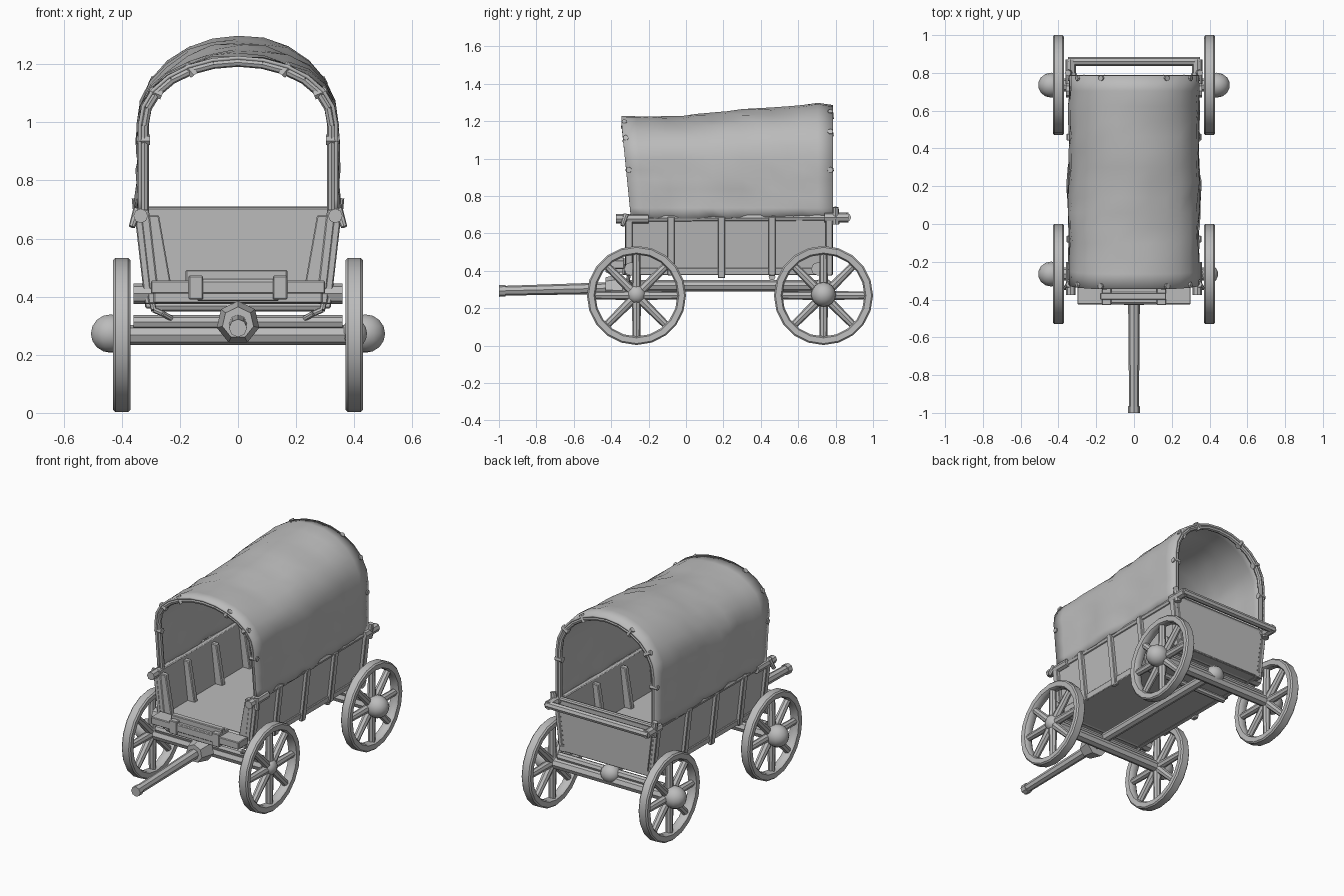
import bpy, bmesh, math, random
from mathutils import Vector

random.seed(4)
cube = bpy.data.objects.get("Cube")
if cube:
    bpy.data.objects.remove(cube, do_unlink=True)

GREY = (0.5, 0.5, 0.5, 1)
mat = bpy.data.materials.new("plain grey")
mat.use_nodes = True
mat.diffuse_color = GREY
bsdf = mat.node_tree.nodes["Principled BSDF"]
bsdf.inputs["Base Color"].default_value = GREY
bsdf.inputs["Roughness"].default_value = 0.8
parts = []


def finish(name, bm):
    bmesh.ops.recalc_face_normals(bm, faces=bm.faces)
    me = bpy.data.meshes.new(name)
    bm.to_mesh(me)
    bm.free()
    me.materials.append(mat)
    ob = bpy.data.objects.new(name, me)
    bpy.context.collection.objects.link(ob)
    parts.append(ob)
    return ob


def add_rod(bm, a, b, r1, r2=None, seg=8):
    """Tapered round bar between two points."""
    a, b = Vector(a), Vector(b)
    new = bmesh.ops.create_cone(bm, cap_ends=True, segments=seg, radius1=r1,
                                radius2=r2 or r1, depth=(b - a).length)["verts"]
    turn = (b - a).to_track_quat("Z", "Y")
    for v in new:
        v.co = turn @ v.co + (a + b) / 2


def rod(name, a, b, r1, r2=None, seg=8):
    bm = bmesh.new()
    add_rod(bm, a, b, r1, r2, seg)
    return finish(name, bm)


def ball(name, at, size):
    bm = bmesh.new()
    bmesh.ops.create_uvsphere(bm, u_segments=14, v_segments=8, radius=1)
    for v in bm.verts:
        v.co = Vector(at) + v.co * Vector(size)
    return finish(name, bm)


def prism(name, profile, y0, y1):
    """Extrude an x-z outline along y, with slightly worn edges."""
    bm = bmesh.new()
    f = bm.faces.new([bm.verts.new((x, y0, z)) for x, z in profile])
    ext = bmesh.ops.extrude_face_region(bm, geom=[f])["geom"]
    for v in ext:
        if isinstance(v, bmesh.types.BMVert):
            v.co.y = y1
    bmesh.ops.bevel(bm, geom=bm.edges[:], offset=0.004, segments=1, affect="EDGES")
    return finish(name, bm)


def box(name, x0, x1, y0, y1, z0, z1):
    return prism(name, [(x0, z0), (x1, z0), (x1, z1), (x0, z1)], y0, y1)


def bent_rod(name, pts, r):
    """Round bar through a list of points."""
    bm = bmesh.new()
    for a, b in zip(pts, pts[1:]):
        add_rod(bm, a, b, r)
    return finish(name, bm)


# Wheels
def wheel(name, s, y, big_hub):
    x, z, R = 0.4 * s, 0.268, 0.265
    bm = bmesh.new()
    outline = [(-0.03, R - 0.008), (-0.022, R), (0.022, R), (0.03, R - 0.008),
               (0.028, R - 0.038), (0.016, R - 0.046), (-0.016, R - 0.046), (-0.028, R - 0.038)]
    vs = [bm.verts.new((x + dx, y, z + r)) for dx, r in outline]
    es = [bm.edges.new((vs[i - 1], vs[i])) for i in range(len(vs))]
    bmesh.ops.spin(bm, geom=vs + es, cent=(x, y, z), axis=(1, 0, 0),
                   angle=math.tau, steps=20)
    bmesh.ops.remove_doubles(bm, verts=bm.verts[:], dist=0.0005)
    finish(name + "_rim", bm)
    bm = bmesh.new()
    for k in range(8):
        d = Vector((0, math.cos(k * math.tau / 8), math.sin(k * math.tau / 8)))
        c = Vector((x, y, z))
        add_rod(bm, c + d * 0.03, c + d * 0.235, 0.025, 0.02)
    finish(name + "_spokes", bm)
    r = 0.066 if big_hub else 0.05
    reach = 0.07 if big_hub else 0.045
    ball(name + "_hub", (x + s * (0.038 if big_hub else 0), y, z + 0.005), (reach, r, r))


for s, side in ((-1, "right"), (1, "left")):
    wheel("front_" + side + "_wheel", s, -0.265, s < 0)
    wheel("rear_" + side + "_wheel", s, 0.735, True)

# Axles, centre beam and tongue
for y, end in ((-0.265, "front"), (0.735, "rear")):
    rod(end + "_axle", (-0.41, y, 0.268), (0.41, y, 0.268), 0.034)
    rod(end + "_upper_axle", (-0.36, y - 0.01, 0.312), (0.36, y - 0.01, 0.312), 0.024)
    rod(end + "_bolster", (-0.36, y - 0.03, 0.41), (0.36, y - 0.03, 0.41), 0.036)
rod("centre_beam", (0, -0.36, 0.32), (0, 0.74, 0.32), 0.03)
rod("tongue", (0, -0.98, 0.293), (0, -0.3, 0.31), 0.026, 0.032)
rod("tongue_tip", (0, -1, 0.292), (0, -0.965, 0.293), 0.031)
rod("tongue_collar", (0, -0.43, 0.31), (0, -0.34, 0.31), 0.055, 0.075, 7)
ball("rear_coupling", (0, 0.735, 0.305), (0.06, 0.055, 0.055))
rod("under_bed_bar", (-0.3, 0.46, 0.367), (0.3, 0.46, 0.367), 0.018)

# Wagon bed
box("bed_floor", -0.29, 0.29, -0.34, 0.78, 0.378, 0.437)
prism("tailgate", [(-0.285, 0.38), (0.285, 0.38), (0.325, 0.705), (-0.325, 0.705)], 0.755, 0.785)
rod("rear_rail", (-0.35, 0.86, 0.685), (0.35, 0.86, 0.685), 0.023)
rod("tailgate_top", (-0.325, 0.775, 0.697), (0.325, 0.775, 0.697), 0.014)


def lean(s, z, off):
    """Point on the outward leaning side of the bed."""
    return (s * (0.295 + 0.115 * (z - 0.38) + off), z)


def side_board(name, s, z0, z1, inner, outer, y0, y1):
    prism(name, [lean(s, z0, inner), lean(s, z0, outer),
                 lean(s, z1, outer), lean(s, z1, inner)], y0, y1)


for s in (-1, 1):
    side_board("side_wall", s, 0.38, 0.7, -0.025, 0.005, -0.325, 0.78)
    side_board("side_sill", s, 0.376, 0.415, -0.02, 0.013, -0.33, 0.785)
    for y in (-0.305, -0.08, 0.19, 0.46, 0.765):
        low = 0.36 if y == 0.19 else 0.375
        side_board("outer_post", s, low, 0.69, 0, 0.026, y - 0.019, y + 0.019)
        prism("inner_post", [(s * 0.228, 0.43), (s * 0.285, 0.43),
                             (s * 0.315, 0.68), (s * 0.272, 0.68)], y - 0.016, y + 0.016)
    rod("side_rail", (s * 0.325, -0.3, 0.68), (s * 0.325, 0.8, 0.685), 0.02)
    rod("front_rail_end", (s * 0.335, -0.375, 0.678), (s * 0.335, -0.2, 0.678), 0.025)
    rod("rear_rail_end", (s * 0.335, 0.74, 0.685), (s * 0.335, 0.87, 0.685), 0.027)
    rod("rail_hook", (s * 0.345, -0.32, 0.7), (s * 0.365, -0.34, 0.64), 0.016, 0.011)
    rod("rail_knot", (s * 0.335, 0.8, 0.65), (s * 0.35, 0.8, 0.74), 0.022, 0.016)
    bent_rod("bed_bracket", [(s * 0.3, -0.3, 0.4), (s * 0.29, -0.31, 0.355),
                             (s * 0.26, -0.31, 0.342), (s * 0.23, -0.29, 0.325)], 0.01)
    box("footboard_bracket", s * 0.145 - 0.025, s * 0.145 + 0.025, -0.43, -0.33, 0.39, 0.472)

# Footboard
box("footboard", -0.3, 0.3, -0.425, -0.33, 0.41, 0.455)
box("footboard_step", -0.14, 0.14, -0.42, -0.36, 0.385, 0.46)
box("footboard_top", -0.18, 0.17, -0.4, -0.365, 0.45, 0.492)


# Canvas cover
def crown(y):
    return 1.22 + 0.07 * max(0, min(1, (y + 0.02) / 0.7)) - 0.012 * max(0, y - 0.72) / 0.065


def arch(t, y, grow=0.0):
    """Point on the hoop outline; t runs 0 to 1 from the right to the left hem."""
    spring, hem, w = 0.99, 0.685, 0.326 + grow
    if t < 0.25 or t > 0.75:
        s = -1 if t < 0.5 else 1
        k = min(t, 1 - t) / 0.25
        return s * w, hem + (spring - hem) * k
    a = math.pi * (0.75 - t) / 0.5
    return w * math.cos(a), spring + (crown(y) + grow - 0.01 - spring) * math.sin(a) ** 0.95


def front_slope(z):
    """How far the front edge of the cover sits back at a given height."""
    return 0.05 * max(0, 1 - (z - 0.685) / 0.5)


NT, NY = 24, 14
bm = bmesh.new()
rows = []
for j in range(NY + 1):
    v = j / NY
    row = []
    for i in range(NT + 1):
        t = i / NT
        y = -0.345 + 1.13 * v
        # Loose folds, with a slight bulge at the middle of the hem
        fold = 0.003 * math.sin(9 * t + 15 * v) + random.uniform(-0.009, 0.006)
        bulge = 0.012 * math.exp(-((y - 0.2) / 0.07) ** 2) * abs(2 * t - 1) ** 4
        x, z = arch(t, y, 0.012 + (fold + bulge) * math.sin(math.pi * v) ** 0.3)
        y += front_slope(z) * (1 - v) ** 4
        if i in (0, NT):
            z += random.uniform(-0.008, 0.012)
        row.append(bm.verts.new((x, y, z)))
    rows.append(row)
for a, b in zip(rows, rows[1:]):
    for i in range(NT):
        bm.faces.new((a[i], a[i + 1], b[i + 1], b[i]))
cover = finish("canvas_cover", bm)
solid = cover.modifiers.new("thickness", "SOLIDIFY")
solid.thickness = 0.012
solid.offset = 0

# End hoops carrying the cover, with lashings
for y, end in ((-0.33, "front"), (0.772, "rear")):
    pts = []
    for i in range(25):
        x, z = arch(i / 24, y, -0.004)
        pts.append((x, y + (front_slope(z) if end == "front" else 0), z))
    bent_rod(end + "_hoop", pts, 0.015)
    for i in (5, 8, 10, 14, 16, 19):
        p = Vector(pts[i])
        out = Vector((p.x, 0, max(0, p.z - 0.99))).normalized()
        rod("lashing", p - out * 0.019, p + out * 0.028, 0.019, 0.015, 7)

# Smooth shading with crisp edges
bpy.ops.object.select_all(action="DESELECT")
for ob in parts:
    ob.select_set(True)
bpy.context.view_layer.objects.active = parts[0]
bpy.ops.object.shade_smooth_by_angle(angle=math.radians(35))
